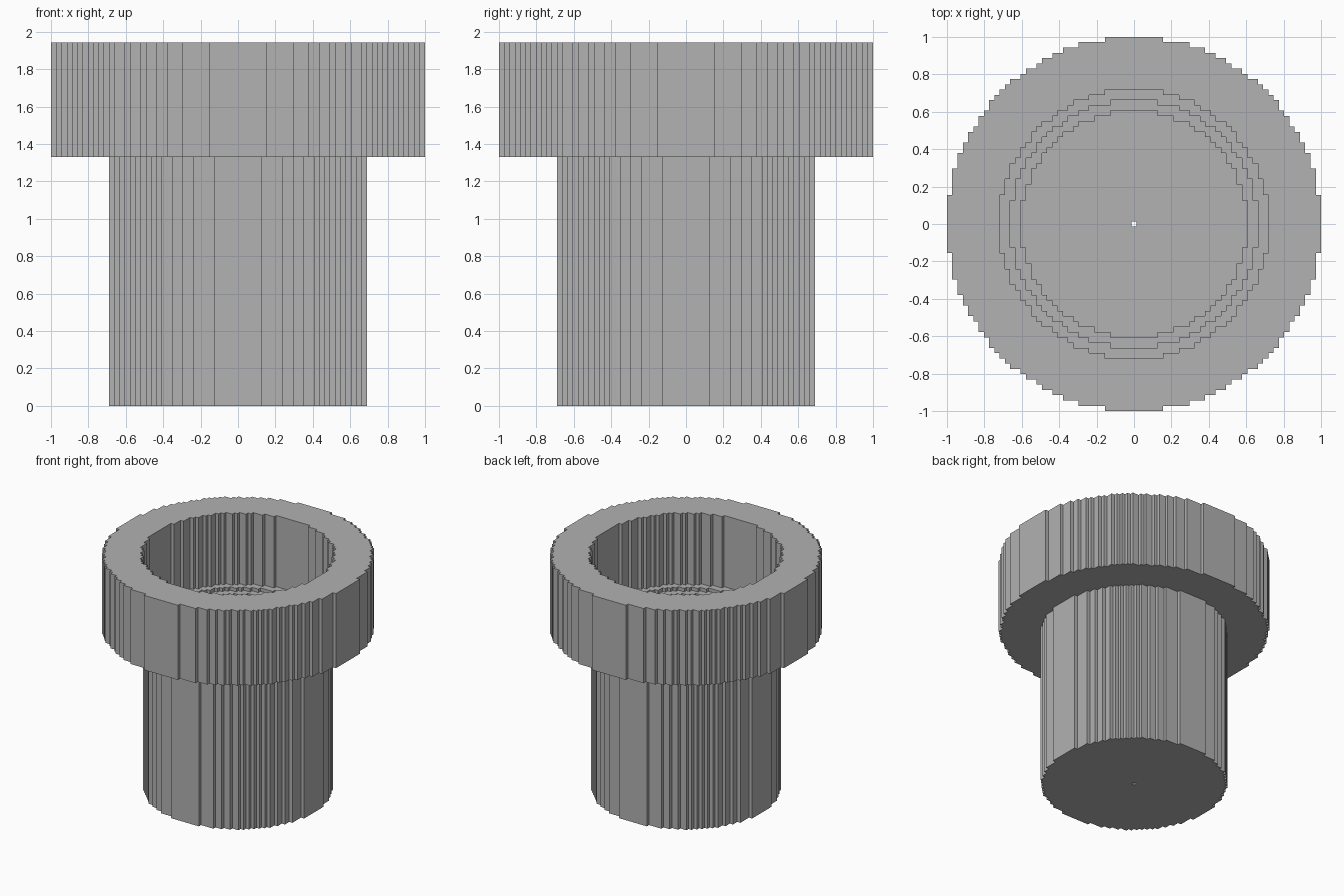
import bpy, bmesh, math

cube = bpy.data.objects.get("Cube")
if cube:
    bpy.data.objects.remove(cube, do_unlink=True)

CELL = 2 / 71          # edge of one block
TOP = 69 * CELL        # rim height
SHOULDER = 1.33        # underside of the collar
STEP = CELL            # height of one inner ledge
FLOOR = 3 * CELL       # thickness of the floor

grey = bpy.data.materials.new("plain_grey")
grey.use_nodes = True
grey.diffuse_color = (0.445, 0.445, 0.445, 1)
grey.node_tree.nodes["Principled BSDF"].inputs["Base Color"].default_value = grey.diffuse_color


def blocky_circle(radius):
    """Outline of a disc of square cells; radius is counted in cells."""
    quarter = []
    last = None
    for row in range(int(radius), -1, -1):
        half = math.floor(math.sqrt(radius ** 2 - row ** 2)) + 0.5
        if half != last:
            if last is not None:
                quarter.append((last, row + 0.5))
            quarter.append((half, row + 0.5))
            last = half
    points = []
    for _ in range(4):
        points += quarter
        quarter = [(y, -x) for x, y in quarter]
    return [(x * CELL, y * CELL) for x, y in points]


def blocky_lathe(name, profile):
    """Closed profile of (radius, height) corners swept round blocky circles."""
    bm = bmesh.new()
    loops = []
    for radius, z in profile:
        verts = [bm.verts.new((x, y, z)) for x, y in blocky_circle(radius)]
        edges = [bm.edges.new((v, verts[i - 1])) for i, v in enumerate(verts)]
        loops.append((radius, verts, edges))
    for i, (radius, verts, edges) in enumerate(loops):
        other_radius, other_verts, other_edges = loops[i - 1]
        if radius == other_radius:
            # upright wall
            for k in range(len(verts)):
                bm.faces.new((verts[k - 1], verts[k], other_verts[k], other_verts[k - 1]))
        else:
            # flat ring
            bmesh.ops.triangle_fill(bm, use_beauty=True, use_dissolve=False,
                                    edges=edges + other_edges, normal=(0, 0, 1))
    bmesh.ops.recalc_face_normals(bm, faces=bm.faces)
    mesh = bpy.data.meshes.new(name)
    bm.to_mesh(mesh)
    bm.free()
    mesh.materials.append(grey)
    obj = bpy.data.objects.new(name, mesh)
    bpy.context.collection.objects.link(obj)
    return obj


# Hollow stem with a floor and a small drain hole
blocky_lathe("stem", [(0.5, 0), (24.5, 0), (24.5, SHOULDER),
                      (21.5, SHOULDER), (21.5, FLOOR), (0.5, FLOOR)])

# Wide collar with an inner ledge resting on the stem
blocky_lathe("collar", [(23.5, SHOULDER), (35.5, SHOULDER), (35.5, TOP),
                        (25.5, TOP), (25.5, SHOULDER + STEP), (23.5, SHOULDER + STEP)])
